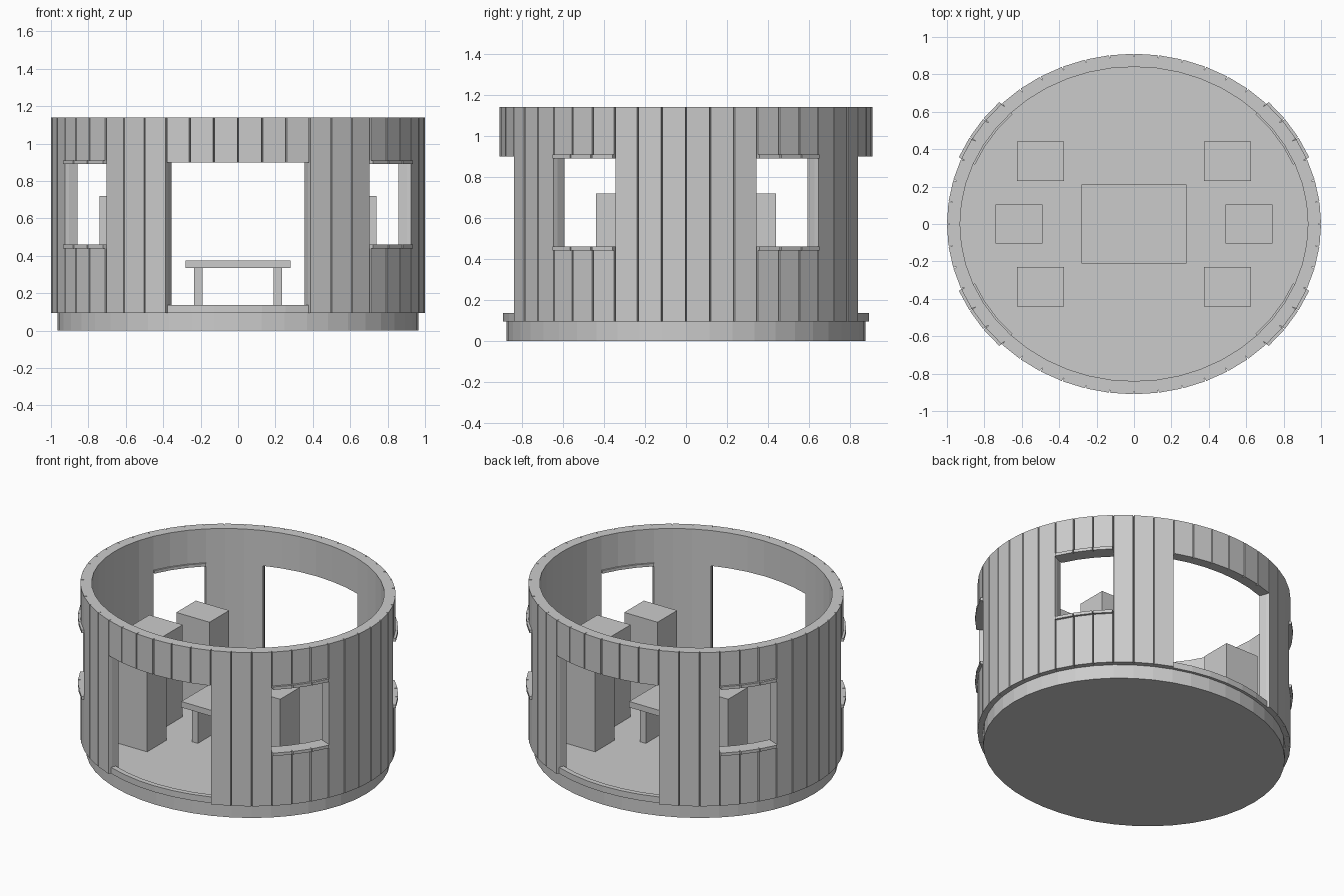
import bpy, bmesh, math

if "Cube" in bpy.data.objects:
    bpy.data.objects.remove(bpy.data.objects["Cube"])

N = 48                     # wall boards around the ellipse
STEP = math.tau / N
RX, RY = 1.0, 0.91         # outer wall radii
FLOOR = 0.095

grey = bpy.data.materials.new("plain_grey")
grey.diffuse_color = (0.6, 0.6, 0.6, 1)
grey.use_nodes = True
grey.node_tree.nodes["Principled BSDF"].inputs["Base Color"].default_value = grey.diffuse_color


def pt(angle, inset, z):
    return ((RX - inset) * math.sin(angle), -(RY - inset) * math.cos(angle), z)


def finish(name, bm):
    bmesh.ops.remove_doubles(bm, verts=bm.verts, dist=1e-5)
    bmesh.ops.recalc_face_normals(bm, faces=bm.faces)
    me = bpy.data.meshes.new(name)
    bm.to_mesh(me)
    bm.free()
    me.materials.append(grey)
    ob = bpy.data.objects.new(name, me)
    bpy.context.collection.objects.link(ob)
    return ob


def boards(name, levels, solid, outer, inner, groove=0.022, half=0.004):
    """Curved board wall; solid(i, k) tells whether board i exists in layer k."""
    bm = bmesh.new()

    def face(pts):
        bm.faces.new([bm.verts.new(p) for p in pts])

    def filled(i, k):
        return 0 <= k < len(levels) - 1 and solid(i % N, k)

    for i in range(N):
        a, b = i * STEP, (i + 1) * STEP
        # outline of one board: groove, outer face, groove, inner face
        ring = [(a, outer + groove), (a + half, outer), (b - half, outer),
                (b, outer + groove), (b, inner), (a, inner)]
        if groove == 0:
            ring = [(a, outer), (b, outer), (b, inner), (a, inner)]
        n = len(ring)
        for k in range(len(levels) - 1):
            if not filled(i, k):
                continue
            z0, z1 = levels[k], levels[k + 1]
            for j in range(n):
                if j == n - 3 and filled(i + 1, k) or j == n - 1 and filled(i - 1, k):
                    continue
                p, q = ring[j], ring[(j + 1) % n]
                face([pt(*p, z0), pt(*q, z0), pt(*q, z1), pt(*p, z1)])
            if not filled(i, k - 1):
                face([pt(*p, z0) for p in ring])
            if not filled(i, k + 1):
                face([pt(*p, z1) for p in ring])
    return finish(name, bm)


def fold(i):
    """Board index counted from the nearest doorway centre, 0 to 11."""
    i %= N // 2
    return min(i, N // 2 - 1 - i)


def is_door(i):
    return fold(i) < 3


def is_window(i):
    return 6 <= fold(i) < 9


def box(name, x0, x1, y0, y1, z0, z1):
    bm = bmesh.new()
    bmesh.ops.create_cube(bm, size=1)
    for v in bm.verts:
        v.co = (x0 if v.co.x < 0 else x1, y0 if v.co.y < 0 else y1,
                z0 if v.co.z < 0 else z1)
    return finish(name, bm)


# Base with floor
bm = bmesh.new()
low = [bm.verts.new(pt(i * STEP, 0.035, 0)) for i in range(N)]
high = [bm.verts.new(pt(i * STEP, 0.035, FLOOR)) for i in range(N)]
bm.faces.new(low)
bm.faces.new(high)
for i in range(N):
    j = (i + 1) % N
    bm.faces.new((low[i], low[j], high[j], high[i]))
finish("base_floor", bm)

# Board wall with two doorways and four windows
boards("wall", [FLOOR, 0.45, 0.90, 1.14],
       lambda i, k: k == 2 or not (is_door(i) or (k == 1 and is_window(i))),
       0.0, 0.07)

# Door sills
boards("door_sills", [FLOOR, 0.137], lambda i, k: is_door(i), 0.016, 0.05, groove=0)

# Window ledges, below and above each opening
for label, z0, z1 in (("lower", 0.44, 0.46), ("upper", 0.89, 0.91)):
    boards("window_ledges_" + label, [z0, z1], lambda i, k: is_window(i), -0.015, 0.08)

# Seat blocks
for s, side in ((-1, "left"), (1, "right")):
    for cx, cy, place in ((0.615, 0, "side"), (0.5, 0.335, "back"), (0.5, -0.335, "front")):
        x = s * cx
        box(f"seat_{side}_{place}", x - 0.125, x + 0.125, cy - 0.105, cy + 0.105, FLOOR, 0.72)

# Table
box("table_top", -0.28, 0.28, -0.21, 0.21, 0.335, 0.375)
for s, side in ((-1, "left"), (1, "right")):
    x = s * 0.2125
    box("table_leg_" + side, x - 0.0225, x + 0.0225, -0.16, 0.16, FLOOR, 0.335)
